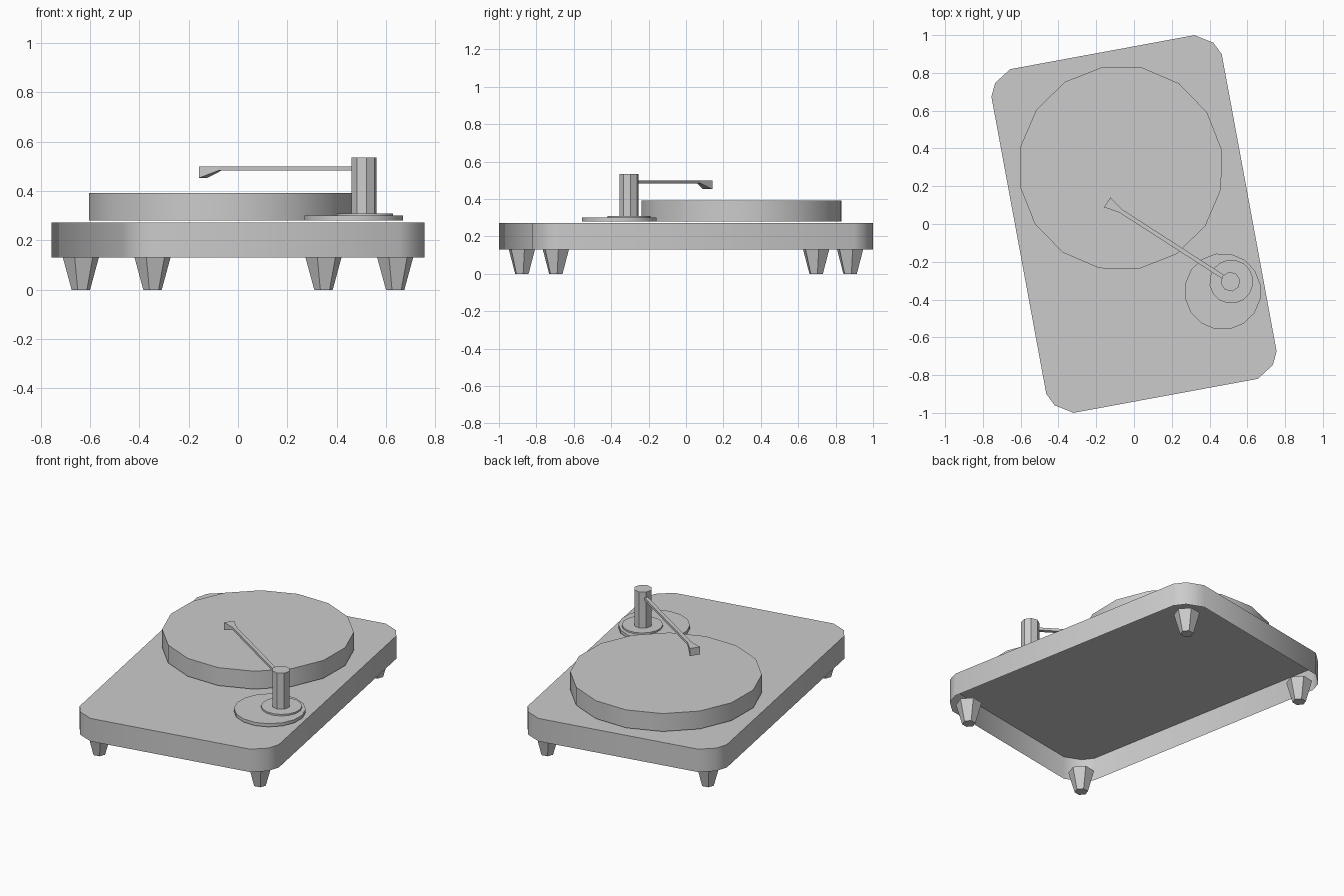
import bpy, bmesh
from math import cos, sin, pi, radians
from mathutils import Matrix, Vector

if "Cube" in bpy.data.objects:
    bpy.data.objects.remove(bpy.data.objects["Cube"])

TURN = radians(10.46)          # whole deck is turned about z
ROT = Matrix.Rotation(TURN, 4, 'Z')


def finish(name, bm, smooth=40):
    bm.normal_update()
    me = bpy.data.meshes.new(name)
    bm.to_mesh(me)
    bm.free()
    ob = bpy.data.objects.new(name, me)
    bpy.context.collection.objects.link(ob)
    bpy.ops.object.select_all(action='DESELECT')
    ob.select_set(True)
    bpy.context.view_layer.objects.active = ob
    if smooth:
        bpy.ops.object.shade_smooth_by_angle(angle=radians(smooth))
    return ob


def loft(name, rings, cap_start=False, cap_end=True, smooth=40):
    """Skin counter-clockwise rings of points, listed bottom to top."""
    bm = bmesh.new()
    vs = [[bm.verts.new(p) for p in ring] for ring in rings]
    n = len(vs[0])
    for a, b in zip(vs, vs[1:]):
        for i in range(n):
            j = (i + 1) % n
            bm.faces.new((a[i], a[j], b[j], b[i]))
    if cap_start:
        bm.faces.new(vs[0][::-1])
    if cap_end:
        bm.faces.new(vs[-1])
    return finish(name, bm, smooth)


def circle(x, y, z, r, n):
    return [Vector((x + r * cos(TURN + 2 * pi * i / n),
                    y + r * sin(TURN + 2 * pi * i / n), z)) for i in range(n)]


def disc(name, x, y, r, n, z0, z1):
    return loft(name, [circle(x, y, z0, r, n), circle(x, y, z1, r, n)])


# Plinth: rounded rectangle shell, open underneath
corner = [(.62, .80), (.587, .868), (.496, .925)]
outline = (corner + [(-x, y) for x, y in corner[::-1]]
           + [(-x, -y) for x, y in corner] + [(x, -y) for x, y in corner[::-1]])
loft("plinth", [[ROT @ Vector((x, y, z)) for x, y in outline] for z in (.13, .273)])

# Tapered six-sided feet
for sx, side in ((-1, "left"), (1, "right")):
    for sy, end in ((-1, "front"), (1, "back")):
        c = ROT @ Vector((sx * .5, sy * .8, 0))
        loft(f"{end}_{side}_foot",
             [circle(c.x, c.y, 0, .038, 6), circle(c.x, c.y, .13, .074, 6)],
             cap_start=True, cap_end=False, smooth=0)

# Platter, arm base discs and arm post
disc("platter", -.07, .297, .543, 16, .28, .392)
disc("arm_base", .47, -.357, .203, 16, .28, .30)
disc("arm_collar", .515, -.305, .116, 16, .30, .31)
disc("arm_post", .511, -.305, .052, 8, .31, .535)

# Tonearm: thin bar flaring into a wedge-shaped head
post = Vector((.511, -.305, 0))
along = Vector((-.841, .541, 0)).normalized()
side = Vector((along.y, -along.x, 0))
stations = [(.03, .011, .484), (.692, .011, .484), (.776, .031, .453)]
loft("tonearm",
     [[post + along * d + side * (s * w) + Vector((0, 0, z))
       for s, z in ((-1, low), (-1, .50), (1, .50), (1, low))][::-1]
      for d, w, low in stations],
     cap_start=True, smooth=0)

# Consistent outward normals on the closed tonearm
me = bpy.data.objects["tonearm"].data
bm = bmesh.new()
bm.from_mesh(me)
bmesh.ops.recalc_face_normals(bm, faces=bm.faces)
bm.to_mesh(me)
bm.free()
